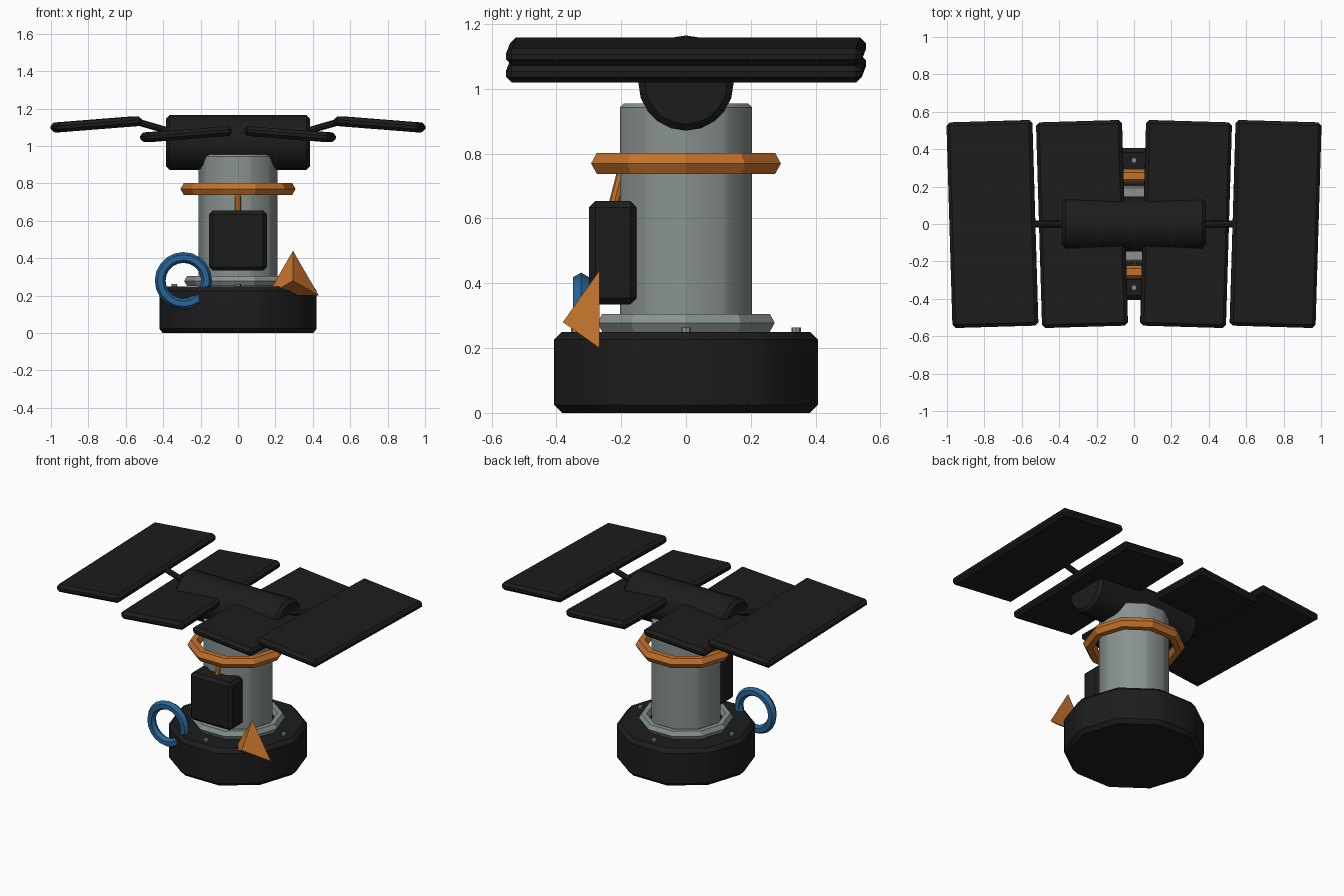
import bpy, bmesh, math
from mathutils import Matrix, Vector, Euler

if "Cube" in bpy.data.objects:
    bpy.data.objects.remove(bpy.data.objects["Cube"])


def material(name, rgb):
    m = bpy.data.materials.new(name)
    m.diffuse_color = (*rgb, 1)
    m.use_nodes = True
    m.node_tree.nodes["Principled BSDF"].inputs["Base Color"].default_value = m.diffuse_color
    return m


BLACK = material("black", (0.012, 0.012, 0.012))
GREY = material("steel grey", (0.25, 0.29, 0.28))
ORANGE = material("orange", (0.55, 0.17, 0.025))
BLUE = material("blue", (0.02, 0.13, 0.32))


def finish(bm, name, mat, bevel=0.0, matrix=Matrix()):
    if bevel:
        edges = [e for e in bm.edges if e.calc_face_angle(0) > math.radians(30)]
        bmesh.ops.bevel(bm, geom=edges, offset=bevel, segments=1,
                        affect='EDGES', clamp_overlap=True)
    bm.transform(matrix)
    bmesh.ops.recalc_face_normals(bm, faces=bm.faces)
    me = bpy.data.meshes.new(name)
    bm.to_mesh(me)
    bm.free()
    me.materials.append(mat)
    ob = bpy.data.objects.new(name, me)
    bpy.context.collection.objects.link(ob)
    bpy.ops.object.select_all(action='DESELECT')
    ob.select_set(True)
    bpy.context.view_layer.objects.active = ob
    bpy.ops.object.shade_smooth_by_angle(angle=math.radians(30))
    return ob


def box(name, mat, size, loc, rot=(0, 0, 0), bevel=0.02):
    bm = bmesh.new()
    bmesh.ops.create_cube(bm, size=1, matrix=Matrix.Diagonal((*size, 1)))
    finish(bm, name, mat, bevel, Matrix.Translation(loc) @ Euler(rot).to_matrix().to_4x4())


def rod(name, mat, a, b, r, sides, bevel=0.0, r2=None, turn=0.0):
    """Cylinder or cone from point a to point b."""
    a, b = Vector(a), Vector(b)
    d = b - a
    bm = bmesh.new()
    bmesh.ops.create_cone(bm, cap_ends=True, segments=sides, radius1=r,
                          radius2=r if r2 is None else r2, depth=d.length)
    bm.transform(Matrix.Rotation(turn, 4, 'Z'))
    rot = Vector((0, 0, 1)).rotation_difference(d).to_matrix().to_4x4()
    finish(bm, name, mat, bevel, Matrix.Translation((a + b) / 2) @ rot)


def ring(name, mat, loc, major, minor, n, m=6, rot=(0, 0, 0)):
    bm = bmesh.new()
    v = []
    for i in range(n):
        t = 2 * math.pi * i / n
        for j in range(m):
            p = 2 * math.pi * j / m
            q = major + minor * math.cos(p)
            v.append(bm.verts.new((q * math.cos(t), q * math.sin(t), minor * math.sin(p))))
    for i in range(n):
        for j in range(m):
            k, l = (i + 1) % n, (j + 1) % m
            bm.faces.new((v[i*m+j], v[k*m+j], v[k*m+l], v[i*m+l]))
    finish(bm, name, mat, 0, Matrix.Translation(loc) @ Euler(rot).to_matrix().to_4x4())


# Ten-sided base and column, corners on the y axis
Q = math.pi / 2
rod("base", BLACK, (0, 0, 0), (0, 0, 0.25), 0.428, 10, 0.024, turn=Q)
rod("column", GREY, (0, 0, 0.22), (0, 0, 0.955), 0.215, 10, 0.012, turn=Q)
ring("lower_collar", GREY, (0, 0, 0.278), 0.256, 0.032, 10)
ring("upper_collar", ORANGE, (0, 0, 0.77), 0.27, 0.038, 10)

# Bolts on the base
for i in range(4):
    x, y = 0.34 * math.cos(i * Q), 0.34 * math.sin(i * Q)
    rod(f"bolt_{i + 1}", GREY, (x, y, 0.24), (x, y, 0.263), 0.015, 8)

# Control box with its cable
box("control_box", BLACK, (0.31, 0.148, 0.32), (0, -0.226, 0.494))
rod("cable", ORANGE, (0, -0.245, 0.56), (0, -0.19, 0.77), 0.016, 8)

# Carry ring and warning cone on the front
ring("carry_ring", BLUE, (-0.292, -0.324, 0.28), 0.124, 0.029, 20, rot=(Q, 0, 0))
bm = bmesh.new()
bmesh.ops.create_cone(bm, cap_ends=True, segments=3, radius1=0.16, radius2=0, depth=0.113)
top = max(bm.verts, key=lambda w: w.co.xy.length)
bm.transform(Matrix.Rotation(Q - math.atan2(top.co.y, top.co.x), 4, 'Z'))
finish(bm, "warning_cone", ORANGE, 0,
       Matrix.Translation((0.294, -0.3235, 0.28)) @ Matrix.Rotation(Q, 4, 'X'))

# Horizontal hub on top of the column
rod("hub", BLACK, (-0.385, 0, 1.018), (0.385, 0, 1.018), 0.147, 20, 0.02)

# Solar panels and their arms, mirrored left and right
for side, s in (("left", -1), ("right", 1)):
    tilt = (0, s * math.radians(4.5), -s * math.radians(1.7))
    for part, x, z in (("inner", 0.278, 1.063), ("outer", 0.757, 1.116)):
        box(f"{part}_panel_{side}", BLACK, (0.46, 1.1, 0.052), (s * x, 0, z), tilt, 0.018)
    rod(f"panel_arm_{side}", BLACK, (s * 0.3, 0, 1.06), (s * 0.56, 0, 1.135), 0.018, 8)
